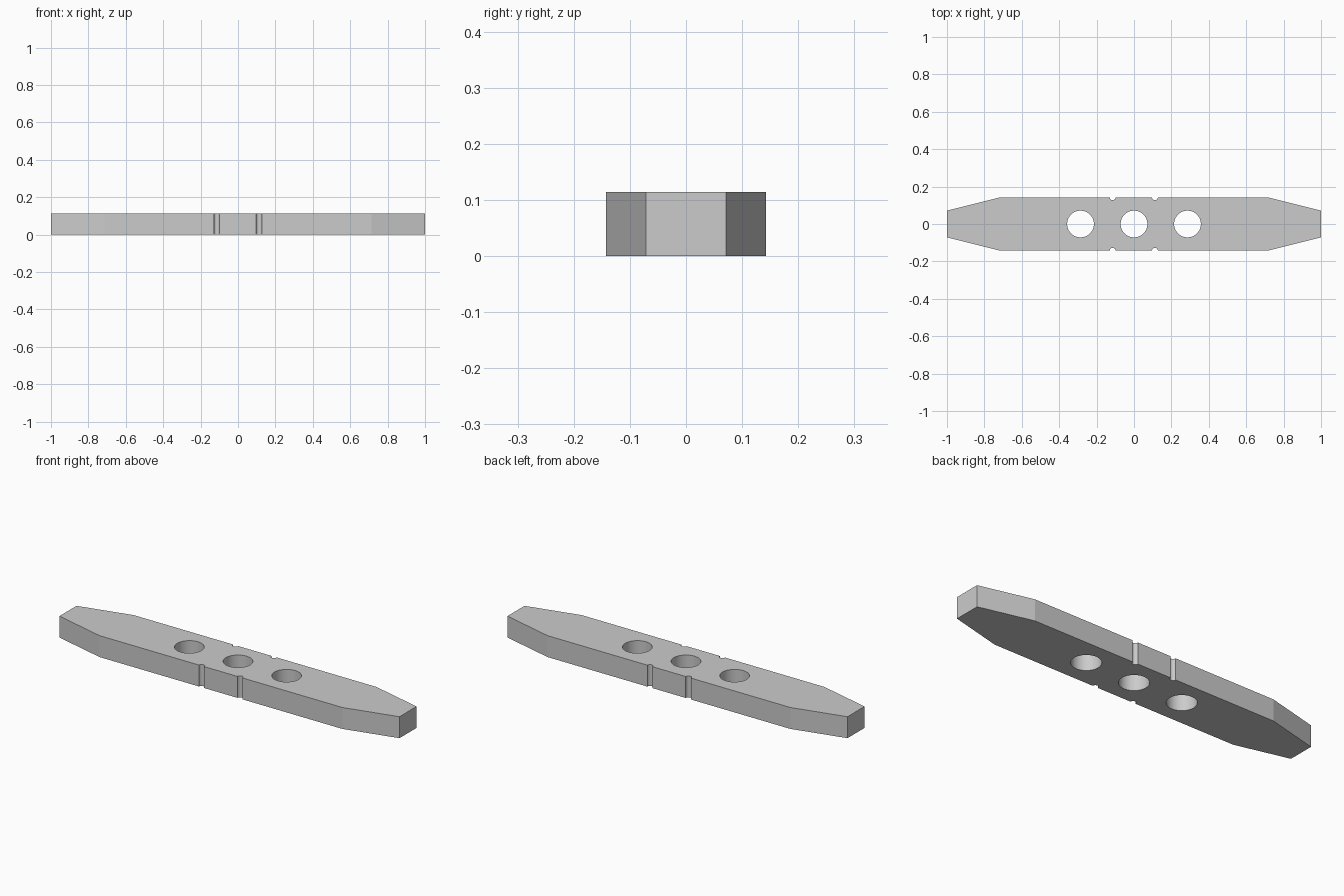
import bpy, bmesh, math

if "Cube" in bpy.data.objects:
    bpy.data.objects.remove(bpy.data.objects["Cube"])

HEIGHT = 0.114
HALF_W = 0.143

# Tapered bar body: extruded eight-sided outline
quarter = [(1.0, 0.0715), (0.714, HALF_W)]
upper = quarter + [(-x, y) for x, y in reversed(quarter)]
outline = upper + [(-x, -y) for x, y in upper]

bm = bmesh.new()
face = bm.faces.new([bm.verts.new((x, y, 0)) for x, y in outline])
ext = bmesh.ops.extrude_face_region(bm, geom=[face])
top = [v for v in ext["geom"] if isinstance(v, bmesh.types.BMVert)]
bmesh.ops.translate(bm, verts=top, vec=(0, 0, HEIGHT))
bmesh.ops.recalc_face_normals(bm, faces=bm.faces[:])
mesh = bpy.data.meshes.new("tapered_bar")
bm.to_mesh(mesh)
bm.free()
bar = bpy.data.objects.new("tapered_bar", mesh)
bpy.context.collection.objects.link(bar)


def drill(name, x, y, radius, sides):
    """Cut a vertical round hole through the bar."""
    bpy.ops.mesh.primitive_cylinder_add(vertices=sides, radius=radius, depth=HEIGHT * 3,
                                        location=(x, y, HEIGHT / 2))
    cutter = bpy.context.object
    cutter.name = name
    cutter.hide_render = True
    bpy.ops.object.select_all(action='DESELECT')
    bar.select_set(True)
    bpy.context.view_layer.objects.active = bar
    mod = bar.modifiers.new(name, 'BOOLEAN')
    mod.operation = 'DIFFERENCE'
    mod.solver = 'EXACT'
    mod.object = cutter
    bpy.ops.object.modifier_apply(modifier=mod.name)
    bpy.data.objects.remove(cutter)


# Three through holes
for x in (-0.286, 0, 0.286):
    drill("hole_cutter", x, 0, 0.0715, 64)

# Small round notches in both long sides
for x in (-0.114, 0.112):
    for side in (-1, 1):
        drill("notch_cutter", x, side * HALF_W, 0.0155, 24)

# Smooth round walls, sharp outer edges (tapers meet the sides at 14 degrees)
bpy.ops.object.select_all(action='DESELECT')
bar.select_set(True)
bpy.context.view_layer.objects.active = bar
bpy.ops.object.shade_smooth_by_angle(angle=math.radians(10))
